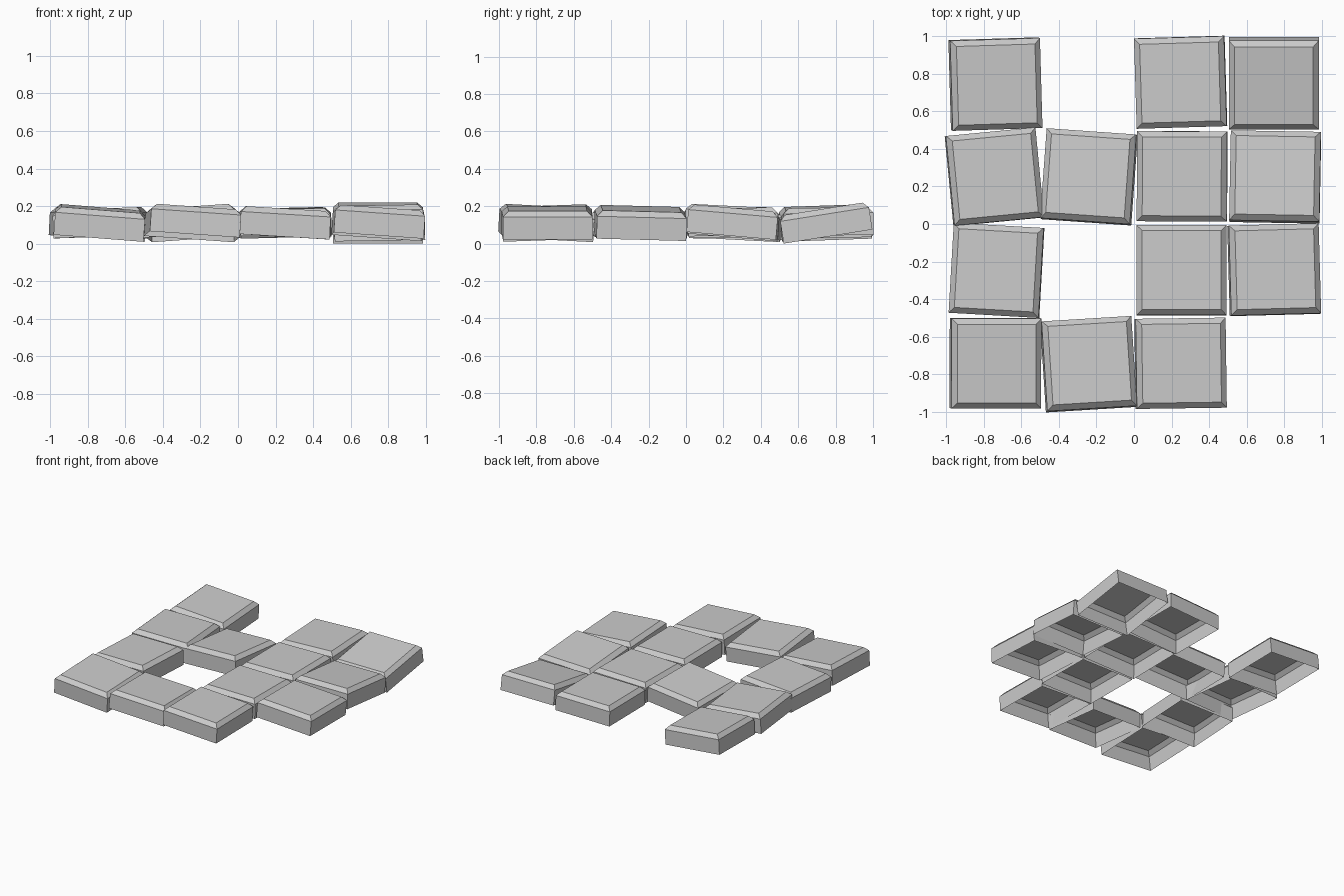
import bpy, bmesh
from math import radians
from mathutils import Euler, Vector

if "Cube" in bpy.data.objects:
    bpy.data.objects.remove(bpy.data.objects["Cube"])

W, TOP = 0.24, 0.21            # half width of wall and of top face
LEVELS = ((W, -0.075), (W, 0.045), (TOP, 0.075))

# Loose paving tiles: centre x, centre y, tilt x, tilt y, turn z (degrees)
TILES = [
    (-0.737, 0.745, 2, 4.5, 1.8),
    (0.248, 0.755, 1, -1.5, 1.7),
    (0.745, 0.748, 9, 0, 0),
    (-0.743, 0.252, -1, 3, 5.5),
    (-0.241, 0.252, -3, -4, -4),
    (0.256, 0.254, 0.5, -1, -0.3),
    (0.752, 0.252, -5, -1, -1),
    (-0.733, -0.247, 0, -2, -3.3),
    (0.253, -0.246, -0.5, 0.5, 0),
    (0.748, -0.243, -1.5, 4, 1.5),
    (-0.737, -0.742, 2, 4.5, 0),
    (-0.241, -0.746, -3, 4, 3.5),
    (0.249, -0.742, 0, 3.5, 0.8),
]


def tile(name, x, y, rx, ry, rz):
    """Hollow tile: open base, four walls, a chamfer and a flat top."""
    rot = Euler((radians(rx), radians(ry), radians(rz))).to_matrix()
    bm = bmesh.new()
    rings = [[bm.verts.new(rot @ Vector((sx * r, sy * r, z)) + Vector((x, y, 0.105)))
              for sx, sy in ((-1, -1), (1, -1), (1, 1), (-1, 1))]
             for r, z in LEVELS]
    for low, high in zip(rings, rings[1:]):
        for i in range(4):
            j = (i + 1) % 4
            bm.faces.new((low[i], low[j], high[j], high[i]))
    bm.faces.new(rings[-1])
    mesh = bpy.data.meshes.new(name)
    bm.to_mesh(mesh)
    bm.free()
    ob = bpy.data.objects.new(name, mesh)
    bpy.context.collection.objects.link(ob)
    return ob


tiles = [tile(f"floor_tile_{i + 1}", *t) for i, t in enumerate(TILES)]

# Rest the lowest corner on the ground
low = min(v.co.z for ob in tiles for v in ob.data.vertices)
for ob in tiles:
    ob.location.z = -low
